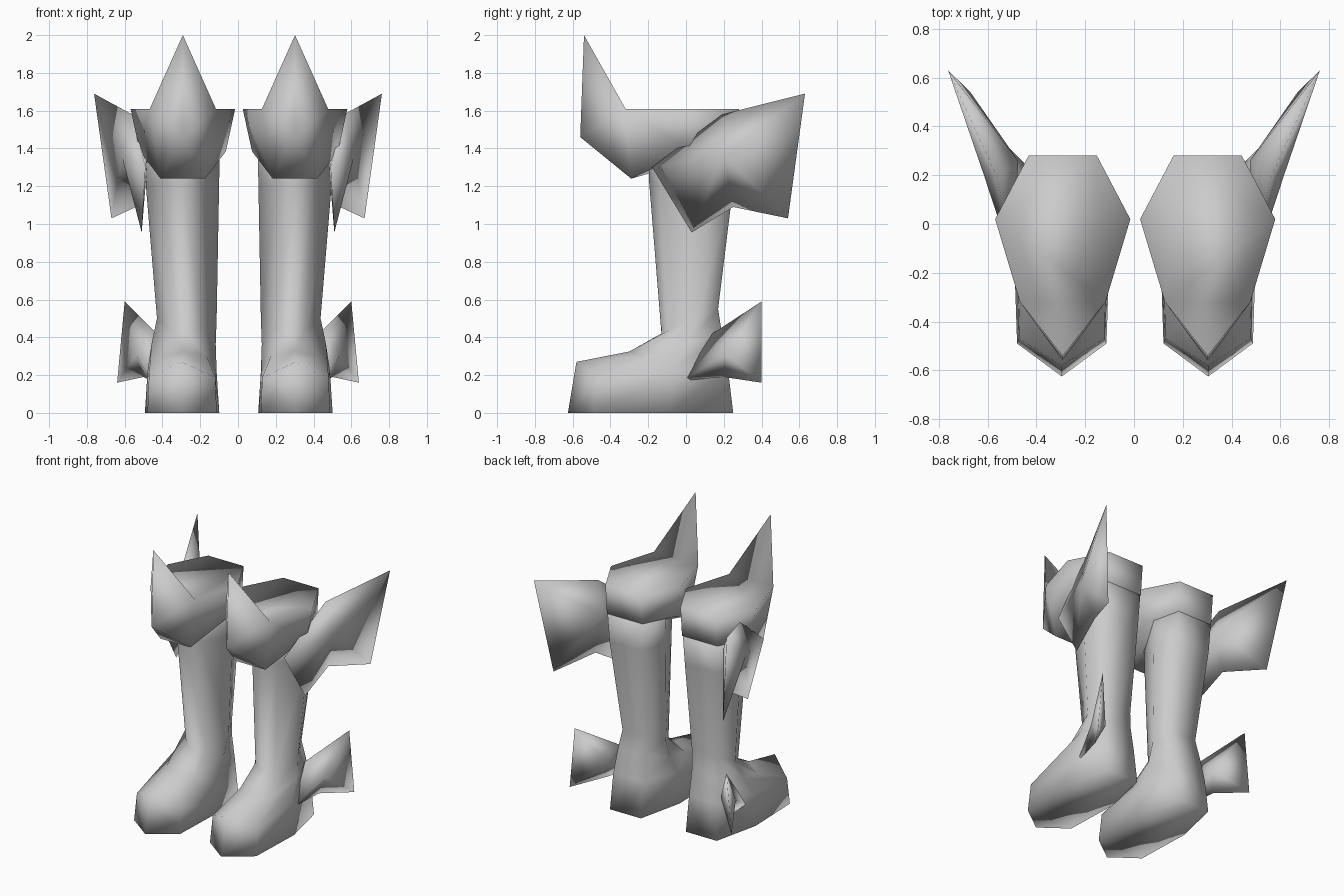
import bpy, bmesh
from mathutils import Vector

if "Cube" in bpy.data.objects:
    bpy.data.objects.remove(bpy.data.objects["Cube"])

grey = bpy.data.materials.new("plain grey")
grey.diffuse_color = (0.6, 0.6, 0.6, 1)
grey.use_nodes = True
grey.node_tree.nodes["Principled BSDF"].inputs["Base Color"].default_value = grey.diffuse_color


def add_part(name, verts, faces, shift=0.0):
    """Make the right-hand part and its mirrored left-hand twin, smooth shaded."""
    for side, s in (("right", 1), ("left", -1)):
        bm = bmesh.new()
        vs = [bm.verts.new((s * x + shift, y, z)) for x, y, z in verts]
        for f in faces:
            bm.faces.new([vs[i] for i in f])
        bmesh.ops.recalc_face_normals(bm, faces=bm.faces)
        me = bpy.data.meshes.new(side + "_" + name)
        bm.to_mesh(me)
        bm.free()
        me.materials.append(grey)
        me.polygons.foreach_set("use_smooth", [True] * len(me.polygons))
        ob = bpy.data.objects.new(side + "_" + name, me)
        bpy.context.collection.objects.link(ob)


# Boot: eight-sided rings, each tilted from a front point to a back point
# centre x, half width, front y, front z, back y, back z,
# front side width, front side position, drop of front sides, back width
rings = [
    (0.300, 0.197, -0.625, 0.00, 0.25, 0.00, 0.93, .155, 0.00, .62),
    (0.300, 0.183, -0.580, 0.27, 0.22, 0.25, 0.96, .14, 0.08, .64),
    (0.292, 0.170, -0.300, 0.325, 0.19, 0.42, 0.72, .15, 0.04, .64),
    (0.275, 0.158, -0.130, 0.42, 0.17, 0.55, 0.50, .14, 0.00, .66),
    (0.298, 0.194, -0.195, 1.22, 0.25, 1.20, 0.50, .14, 0.00, .66),
    (0.298, 0.198, -0.200, 1.42, 0.26, 1.42, 0.50, .14, 0.00, .70),
]
verts, faces = [], []
for cx, w, yf, zf, yb, zb, fw, ft, drop, bw in rings:
    f, b = Vector((cx, yf, zf)), Vector((cx, yb, zb))
    # offset across, position along the ring, lowering
    for u, t, d in ((0, 0, 0), (fw, ft, drop), (1, .62, drop / 2), (bw, 1, 0),
                    (0, 1, 0), (-bw, 1, 0), (-1, .62, drop / 2), (-fw, ft, drop)):
        verts.append(f.lerp(b, t) + Vector((u * w, 0, -d)))
for r in range(len(rings) - 1):
    for i in range(8):
        j = (i + 1) % 8
        faces.append((r * 8 + i, r * 8 + j, r * 8 + 8 + j, r * 8 + 8 + i))
faces += [range(8), range(len(verts) - 8, len(verts))]
add_part("boot", verts, faces, 0.004)

# Knee cuff: hexagonal rim, lower ring, and a pointed front plate
cx = 0.297
half_rim = [(.175, -.32, 1.61), (.277, .02, 1.61), (.14, .28, 1.61)]
half_low = [(.118, -.29, 1.24), (.228, .02, 1.385), (.14, .262, 1.40)]
verts = []
for half in (half_rim, half_low):
    verts += [(cx + x, y, z) for x, y, z in half]
    verts += [(cx - x, y, z) for x, y, z in reversed(half)]
verts += [(cx, -.54, 2.0), (cx, -.56, 1.46)]          # 12 tip, 13 nose
faces = [(i, i + 1, i + 7, i + 6) for i in range(5)]
faces += [range(6), range(6, 12), (0, 5, 12),
          (0, 12, 13), (5, 13, 12), (0, 13, 6), (5, 11, 13), (13, 11, 6)]
add_part("knee_cuff", verts, faces, 0.005)


# Fins: a thin outline closed by a ridged outer skin and a bulged inner skin
def add_fin(name, outline, outer, inner):
    n = len(outline)
    faces = [(i, (i + 1) % n, k) for k in (n, n + 1) for i in range(n)]
    add_part(name, outline + [outer, inner], faces)


add_fin("knee_fin",
        [(.49, -.18, 1.30), (.56, .19, 1.58), (.762, .63, 1.69),
         (.67, .54, 1.03), (.54, .25, 1.09), (.51, .03, .955)],
        (.615, .20, 1.36), (.475, .26, 1.38))
add_fin("ankle_fin",
        [(.46, -.02, .17), (.43, .14, .42), (.60, .40, .59),
         (.64, .40, .16), (.50, .20, .19)],
        (.54, .21, .31), (.45, .25, .32))
